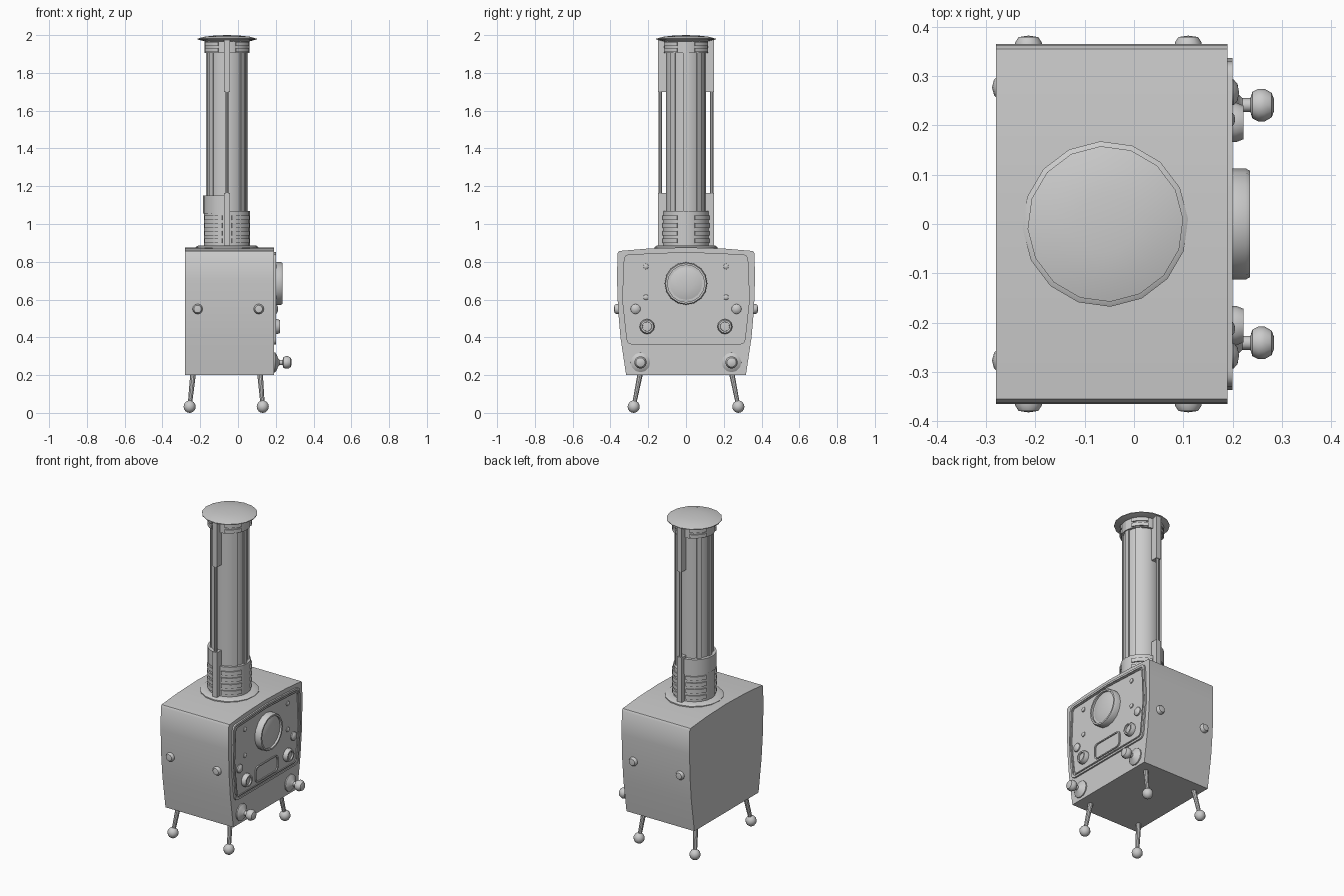
import bpy, bmesh, math
from mathutils import Matrix, Vector

if "Cube" in bpy.data.objects:
    bpy.data.objects.remove(bpy.data.objects["Cube"])

CX = -0.058          # chimney axis
X_AXIS = Matrix.Rotation(math.radians(90), 4, 'Y')


def finish(name, bm, angle=35):
    bmesh.ops.recalc_face_normals(bm, faces=bm.faces[:])
    me = bpy.data.meshes.new(name)
    bm.to_mesh(me)
    bm.free()
    me.shade_smooth()
    me.set_sharp_from_angle(angle=math.radians(angle))
    ob = bpy.data.objects.new(name, me)
    bpy.context.collection.objects.link(ob)
    return ob


def lathe(name, profile, loc, direction=(0, 0, 1), segs=16, turn=0.0, angle=35):
    """Closed solid of revolution from (radius, height) pairs along a direction."""
    bm = bmesh.new()
    rot = Vector((0, 0, 1)).rotation_difference(Vector(direction)).to_matrix().to_4x4()
    mat = Matrix.Translation(loc) @ rot
    rings = []
    for r, h in profile:
        if r == 0:
            rings.append([bm.verts.new(mat @ Vector((0, 0, h)))])
            continue
        rings.append([bm.verts.new(mat @ Vector((r * math.cos(turn + math.tau * i / segs),
                      r * math.sin(turn + math.tau * i / segs), h))) for i in range(segs)])
    for a, b in zip(rings, rings[1:]):
        for i in range(segs):
            j = (i + 1) % segs
            f = [a[i], a[j], b[j], b[i]] if len(a) > 1 and len(b) > 1 else (
                [a[0], b[j], b[i]] if len(a) == 1 else [a[i], a[j], b[0]])
            bm.faces.new(f)
    for ring in (rings[0], rings[-1]):
        if len(ring) > 2:
            bm.faces.new(ring)
    return finish(name, bm, angle)


def prism(name, outline, x0, x1):
    """Solid from a (y, z) outline extruded along x."""
    bm = bmesh.new()
    a = [bm.verts.new((x0, y, z)) for y, z in outline]
    b = [bm.verts.new((x1, y, z)) for y, z in outline]
    bm.faces.new(a)
    bm.faces.new(b)
    for i in range(len(a)):
        j = (i + 1) % len(a)
        bm.faces.new((a[i], a[j], b[j], b[i]))
    return finish(name, bm)


def frame(name, outer, inner, x0, x1):
    """Flat ring between two matching (y, z) outlines, with a soft outer edge."""
    bm = bmesh.new()
    loops = [[bm.verts.new((x, y, z)) for y, z in o]
             for o, x in ((outer, x0), (outer, x1), (inner, x1), (inner, x0))]
    n = len(outer)
    for k in range(4):
        a, b = loops[k], loops[(k + 1) % 4]
        for i in range(n):
            bm.faces.new((a[i], a[(i + 1) % n], b[(i + 1) % n], b[i]))
    return finish(name, bm)


def rounded(pts, r, n=4):
    """Round the corners of a polygon."""
    out = []
    for i, p in enumerate(pts):
        p = Vector(p)
        a = p + (Vector(pts[i - 1]) - p).normalized() * r
        b = p + (Vector(pts[(i + 1) % len(pts)]) - p).normalized() * r
        for k in range(n + 1):
            t = k / n
            out.append(tuple(a * (1 - t) ** 2 + p * 2 * t * (1 - t) + b * t * t))
    return out


def arc_band(name, r0, r1, z0, z1, a0, a1, steps):
    """Curved plate around the chimney axis, angles in degrees."""
    bm = bmesh.new()
    sec = []
    for i in range(steps + 1):
        a = math.radians(a0 + (a1 - a0) * i / steps)
        sec.append([bm.verts.new((CX + r * math.cos(a), r * math.sin(a), z))
                    for r, z in ((r0, z0), (r1, z0), (r1, z1), (r0, z1))])
    for a, b in zip(sec, sec[1:]):
        for k in range(4):
            bm.faces.new((a[k], b[k], b[(k + 1) % 4], a[(k + 1) % 4]))
    bm.faces.new(sec[0])
    bm.faces.new(sec[-1])
    return finish(name, bm)


def box(name, lo, hi):
    bm = bmesh.new()
    bmesh.ops.create_cube(bm, size=1)
    lo, hi = Vector(lo), Vector(hi)
    for v in bm.verts:
        v.co = (lo + hi) / 2 + Vector(c * s for c, s in zip(v.co, hi - lo))
    return finish(name, bm)


def ball(r, c, n=6, squash=1.0):
    """Profile of a ball centred at height c."""
    return [(0 if i in (0, n) else r * math.sin(math.pi * i / n),
             c - squash * r * math.cos(math.pi * i / n)) for i in range(n + 1)]


# Cabinet with curved sides and a crowned top
half = [(0.317, 0.2), (0.347, 0.4), (0.360, 0.55), (0.365, 0.7), (0.363, 0.845),
        (0.355, 0.857), (0.2, 0.870)]
prism("cabinet", half + [(0, 0.876)] + [(-y, z) for y, z in reversed(half)], -0.28, 0.19)

# Control panel with double raised rim
def panel_outline(d):
    side = [(0.312 - d, 0.362 + d), (0.338 - d, 0.6), (0.328 - d, 0.838 - d)]
    return rounded(side + [(0, 0.852 - d)] + [(-y, z) for y, z in reversed(side)], 0.03 - d * 0.3)

prism("control_panel", panel_outline(0.005), 0.185, 0.195)
frame("panel_outer_rim", panel_outline(0), panel_outline(0.012), 0.185, 0.2)
frame("panel_inner_rim", panel_outline(0.018), panel_outline(0.024), 0.185, 0.2)

# Slot window below the dial
def slot(w, h):
    return rounded([(-w, 0.447 - h), (w, 0.447 - h), (w, 0.447 + h), (-w, 0.447 + h)], 0.03)

frame("slot_frame", slot(0.112, 0.051), slot(0.105, 0.044), 0.19, 0.202)

# Round dial with domed glass
lathe("dial_bezel", [(0.113, 0.19), (0.113, 0.226), (0.108, 0.235), (0.098, 0.235), (0.098, 0.222), (0, 0.222)],
      (0, 0, 0.685), (1, 0, 0), 16)
lathe("dial_glass", [(0.098, 0.218), (0.075, 0.226), (0.04, 0.231), (0, 0.233)],
      (0, 0, 0.685), (1, 0, 0), 16)

for s, side in ((-1, "left"), (1, "right")):
    # Panel screws, buttons and knobs
    for z in (0.775, 0.612):
        lathe(f"panel_screw_{side}", [(0.016, 0.19), (0.014, 0.2), (0.008, 0.204), (0, 0.205)],
              (0, s * 0.212, z), (1, 0, 0), 10)
    lathe(f"panel_button_{side}", [(0.027, 0.19), (0.026, 0.202), (0.017, 0.210), (0, 0.213)],
          (0, s * 0.267, 0.55), (1, 0, 0), 12)
    lathe(f"panel_knob_{side}", [(0.04, 0.19), (0.04, 0.207), (0.034, 0.222), (0.025, 0.222),
                                 (0.024, 0.212), (0, 0.214)],
          (0, s * 0.206, 0.457), (1, 0, 0), 12)
    # Pull handles under the panel
    lathe(f"pull_handle_{side}", [(0.052, 0.185), (0.052, 0.197), (0.038, 0.207), (0.022, 0.212), (0.014, 0.22),
                                  (0.014, 0.236), (0.027, 0.24), (0.033, 0.252), (0.033, 0.265),
                                  (0.025, 0.279), (0.012, 0.284), (0, 0.284)],
          (0, s * 0.241, 0.267), (1, 0, 0), 12)
    # Side bolts
    for x in (-0.214, 0.11):
        lathe(f"side_bolt_{side}", [(0.027, 0.35), (0.027, 0.368), (0.020, 0.379), (0, 0.382)],
              (x, 0, 0.55), (0, s, 0), 12)
    # Splayed legs with ball feet
    for x_top, x_foot in ((-0.237, -0.256), (0.116, 0.131)):
        foot = Vector((x_foot, s * 0.277, 0.033))
        top = Vector((x_top, s * 0.241, 0.215))
        d = top - foot
        lathe(f"leg_{side}", [(0.011, 0), (0.015, d.length)], foot, d, 10)
        lathe(f"foot_{side}", ball(0.032, 0, 8, 1.03), foot, segs=12)
    # Stand-off stay rods with thick ends
    lathe(f"stay_rod_{side}", [(0.009, 1.1), (0.009, 1.75)], (CX, s * 0.137, 0), segs=8)
    for part, z0, z1 in (("lower", 0.875, 1.165), ("upper", 1.7, 1.975)):
        box(f"stay_{part}_{side}", (CX - 0.016, min(s * 0.1, s * 0.148), z0),
            (CX + 0.016, max(s * 0.1, s * 0.148), z1))

# Chimney tube, base flange and domed cap
TURN = math.radians(3.5)
lathe("chimney_tube", [(0.106, 0.86), (0.106, 1.985)], (CX, 0, 0), segs=16, turn=TURN)
lathe("base_flange", [(0.168, 0.86), (0.168, 0.878), (0.155, 0.885), (0.11, 0.885)],
      (CX, 0, 0), segs=16, turn=TURN)
lathe("chimney_cap", [(0.115, 1.966), (0.158, 1.977), (0.158, 1.981), (0.118, 1.992), (0.06, 1.998), (0, 2.0)],
      (CX, 0, 0), segs=16, turn=TURN)

# Lower sleeve: short half towards the panel, tall half behind
arc_band("sleeve_front", 0.1, 0.121, 0.875, 1.07, -90, 90, 10)
arc_band("sleeve_back", 0.1, 0.121, 0.875, 1.15, 90, 270, 10)
arc_band("sleeve_back_plain", 0.118, 0.126, 1.055, 1.15, 97, 263, 10)
arc_band("upper_collar", 0.1, 0.119, 1.905, 1.975, 0, 360, 20)

# Louvre bands in four quadrants, low on the sleeve and on the collar
for q in range(4):
    mid = 45 + 90 * q
    for z in (0.9, 0.94, 0.98, 1.02):
        arc_band("sleeve_louvre", 0.115, 0.128, z, z + 0.024, mid - 23, mid + 33 if q % 2 == 0 else mid + 23, 4) \
            if q % 2 == 0 else arc_band("sleeve_louvre", 0.115, 0.128, z, z + 0.024, mid - 33, mid + 23, 4)
    for z in (1.91, 1.942):
        arc_band("collar_louvre", 0.115, 0.126, z, z + 0.022, mid - 23, mid + 23, 4)

# Vertical ribs along the chimney tube
for a in (0, 40, 140, 180, 220, 320):
    arc_band("tube_rib", 0.1, 0.112, 1.0, 1.95, a - 8, a + 8, 2)
